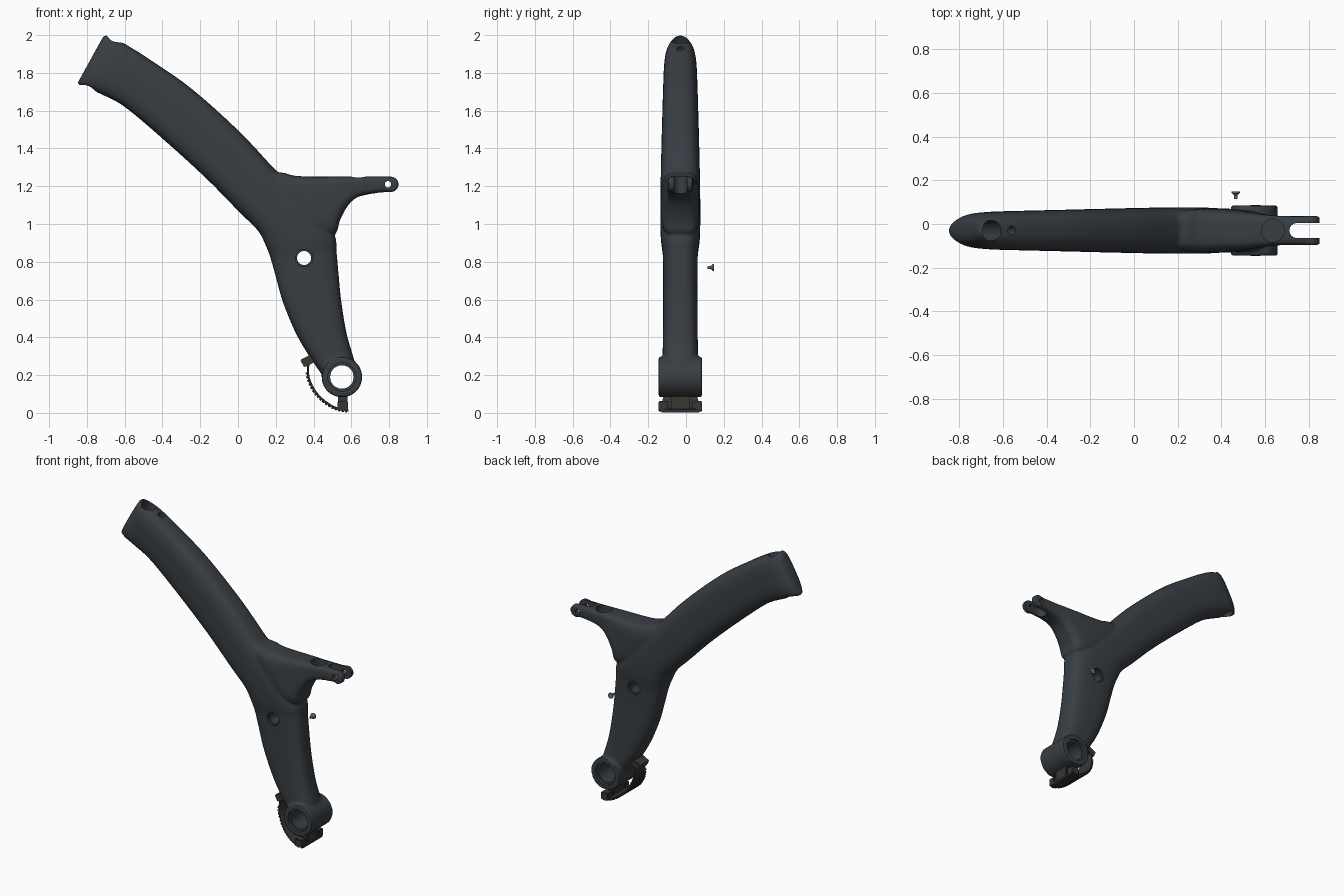
import bpy, bmesh, math
from mathutils import Vector, Matrix

if "Cube" in bpy.data.objects:
    bpy.data.objects.remove(bpy.data.objects["Cube"])

YC = -0.03  # mid plane of the frame


def material(name, rgb):
    m = bpy.data.materials.new(name)
    m.diffuse_color = (*rgb, 1)
    m.use_nodes = True
    m.node_tree.nodes["Principled BSDF"].inputs["Base Color"].default_value = m.diffuse_color
    return m


DARK = material("dark_paint", (0.040, 0.048, 0.056))
RUBBER = material("guard_rubber", (0.040, 0.038, 0.034))
STEEL = material("steel", (0.16, 0.16, 0.16))


def catmull(rows, sub):
    """Smooth a list of equal-length number rows."""
    out = []
    for i in range(len(rows) - 1):
        p = [rows[max(0, min(len(rows) - 1, i + k))] for k in (-1, 0, 1, 2)]
        for s in range(sub):
            t = s / sub
            out.append([0.5 * (2 * b + (c - a) * t + (2 * a - 5 * b + 4 * c - d) * t * t
                               + (3 * b - a - 3 * c + d) * t ** 3) for a, b, c, d in zip(*p)])
    return out + [rows[-1]]


def loft(bm, rows, n=3.0, sides=40, sub=5):
    """Rows: one edge x,z, other edge x,z, half thickness in y. Superellipse sections."""
    rings = []
    for lx, lz, rx, rz, t in catmull(rows, sub):
        ring = []
        for k in range(sides):
            a = 2 * math.pi * (k + 0.5) / sides
            c, s = math.cos(a), math.sin(a)
            u = math.copysign(abs(c) ** (2 / n), c)
            v = math.copysign(abs(s) ** (2 / n), s)
            ring.append(bm.verts.new(((lx + rx) / 2 + u * (rx - lx) / 2, YC + v * t,
                                      (lz + rz) / 2 + u * (rz - lz) / 2)))
        rings.append(ring)
    for a, b in zip(rings, rings[1:]):
        for k in range(sides):
            j = (k + 1) % sides
            bm.faces.new((a[k], a[j], b[j], b[k]))
    bm.faces.new(rings[0])
    bm.faces.new(rings[-1])


def rod(bm, p, q, r, r2=None, seg=40):
    p, q = Vector(p), Vector(q)
    d = q - p
    m = Matrix.Translation((p + q) / 2) @ d.to_track_quat('Z', 'Y').to_matrix().to_4x4()
    bmesh.ops.create_cone(bm, cap_ends=True, segments=seg, radius1=r,
                          radius2=r if r2 is None else r2, depth=d.length, matrix=m)


def box(bm, c, size, rot=0):
    m = Matrix.Translation(c) @ Matrix.Rotation(rot, 4, 'Y') @ Matrix.Diagonal((*size, 1))
    bmesh.ops.create_cube(bm, size=1, matrix=m)


def finish(name, bm, mat=None):
    bmesh.ops.recalc_face_normals(bm, faces=bm.faces)
    me = bpy.data.meshes.new(name)
    bm.to_mesh(me)
    bm.free()
    ob = bpy.data.objects.new(name, me)
    bpy.context.collection.objects.link(ob)
    if mat:
        me.materials.append(mat)
    return ob


def smooth(ob, deg=35):
    bpy.ops.object.select_all(action='DESELECT')
    ob.select_set(True)
    bpy.context.view_layer.objects.active = ob
    bpy.ops.object.shade_smooth_by_angle(angle=math.radians(deg))


# main tube and lower leg, one sweep from head end to pivot
bm = bmesh.new()
loft(bm, [
    (-.850, 1.745, -.712, 1.995, .020), (-.840, 1.737, -.695, 1.998, .050),
    (-.800, 1.720, -.650, 1.978, .076), (-.720, 1.685, -.575, 1.940, .086),
    (-.600, 1.620, -.450, 1.860, .090), (-.400, 1.452, -.240, 1.712, .095),
    (-.170, 1.243, .010, 1.487, .101), (.010, 1.060, .200, 1.285, .105),
    (.105, .965, .400, 1.090, .106), (.145, .890, .508, .950, .103),
    (.172, .820, .522, .850, .093), (.200, .720, .532, .740, .091),
    (.240, .580, .547, .590, .091), (.312, .410, .575, .420, .092),
    (.397, .270, .612, .290, .094), (.468, .170, .630, .200, .090)])
# short arm toward the rear
loft(bm, [
    (.100, 1.280, .300, .930, .090), (.235, 1.272, .450, .940, .100),
    (.290, 1.257, .517, .950, .100), (.380, 1.251, .540, 1.020, .094),
    (.490, 1.251, .580, 1.095, .084), (.580, 1.252, .625, 1.138, .073),
    (.660, 1.252, .680, 1.155, .067), (.720, 1.252, .730, 1.163, .066),
    (.805, 1.252, .805, 1.170, .066)], n=4)
rod(bm, (.809, YC - .066, 1.21), (.809, YC + .066, 1.21), .041)
# pivot boss
rod(bm, (.55, YC - .115, .19), (.55, YC + .115, .19), .107, seg=64)
frame = finish("frame_body", bm, DARK)
mod = frame.modifiers.new("blend", 'REMESH')
mod.mode = 'VOXEL'
mod.voxel_size = 0.0075
mod = frame.modifiers.new("soften", 'SMOOTH')
mod.factor = 0.5
mod.iterations = 6

# holes: head bore, cable port, side hole with countersinks, pivot, arm pocket, fork
Y0, Y1 = YC - .3, YC + .3
cuts = [
    [((-.845, YC, 1.615), (-.60, YC, 2.07), .047)],
    [((-.60, YC, 1.86), (-.53, YC, 1.98), .020)],
    [((.35, Y0, .82), (.35, Y1, .82), .037)],
    [((.35, YC - .2, .82), (.35, YC - .078, .82), .046)],
    [((.35, YC + .2, .82), (.35, YC + .078, .82), .046)],
    [((.55, Y0, .19), (.55, Y1, .19), .062)],
    [((.55, YC - .2, .19), (.55, YC - .095, .19), .074)],
    [((.55, YC + .2, .19), (.55, YC + .095, .19), .074)],
    [((.635, YC, 1.19), (.635, YC, 1.35), .053)],
    [((.745, YC, 1.0), (.745, YC, 1.4), .034)],
    [((.794, Y0, 1.21), (.794, Y1, 1.21), .017)],
    None]
cutters = []
for c in cuts:
    bm = bmesh.new()
    if c:
        for p, q, r in c:
            rod(bm, p, q, r)
    else:
        box(bm, (.845, YC, 1.2), (.2, .068, .4))
    ob = finish("cutter", bm)
    ob.hide_render = True
    cutters.append(ob)
    mod = frame.modifiers.new("cut", 'BOOLEAN')
    mod.operation = 'DIFFERENCE'
    mod.solver = 'EXACT'
    mod.object = ob
bpy.context.view_layer.update()
dg = bpy.context.evaluated_depsgraph_get()
new = bpy.data.meshes.new_from_object(frame.evaluated_get(dg))
frame.modifiers.clear()
frame.data = new
new.materials.clear()
new.materials.append(DARK)
for ob in cutters:
    bpy.data.objects.remove(ob)
smooth(frame)

# curved guard strap with ribs, hooked around the pivot
path = [(.372, .262, .05), (.373, .19, .062), (.405, .118, .078),
        (.455, .064, .095), (.52, .025, .105), (.585, .013, .105)]
rows = []
for i, (x, z, w) in enumerate(path):
    a, b = path[max(i - 1, 0)], path[min(i + 1, len(path) - 1)]
    nrm = Vector((-(b[1] - a[1]), b[0] - a[0])).normalized() * .006
    rows.append((x - nrm.x, z - nrm.y, x + nrm.x, z + nrm.y, w))
bm = bmesh.new()
loft(bm, rows, n=8, sides=24)
for lx, lz, rx, rz, w in catmull(rows, 4)[3:-1]:
    box(bm, (lx, YC, max(lz, .008)), (.012, w * 1.9, .012), math.atan2(rx - lx, rz - lz))
smooth(finish("guard_strap", bm, RUBBER))

# guard mounts: upper block, lower stem and side lugs
bm = bmesh.new()
box(bm, (.372, YC, .277), (.072, .10, .045), math.radians(-28))
box(bm, (.555, YC, .055), (.05, .10, .08))
for s in (-1, 1):
    box(bm, (.555, YC + s * .09, .037), (.055, .05, .05))
    rod(bm, (.555, YC + s * .085, .034), (.555, YC + s * .116, .034), .027, seg=24)
bmesh.ops.bevel(bm, geom=bm.edges[:], offset=.004, segments=2, affect='EDGES')
smooth(finish("guard_mount", bm, RUBBER))

# loose countersunk screw
bm = bmesh.new()
rod(bm, (.465, .149, .77), (.465, .142, .77), .019, seg=24)
rod(bm, (.465, .142, .77), (.465, .131, .77), .019, .008, seg=24)
rod(bm, (.465, .131, .77), (.465, .114, .77), .008, seg=16)
smooth(finish("screw", bm, STEEL))
